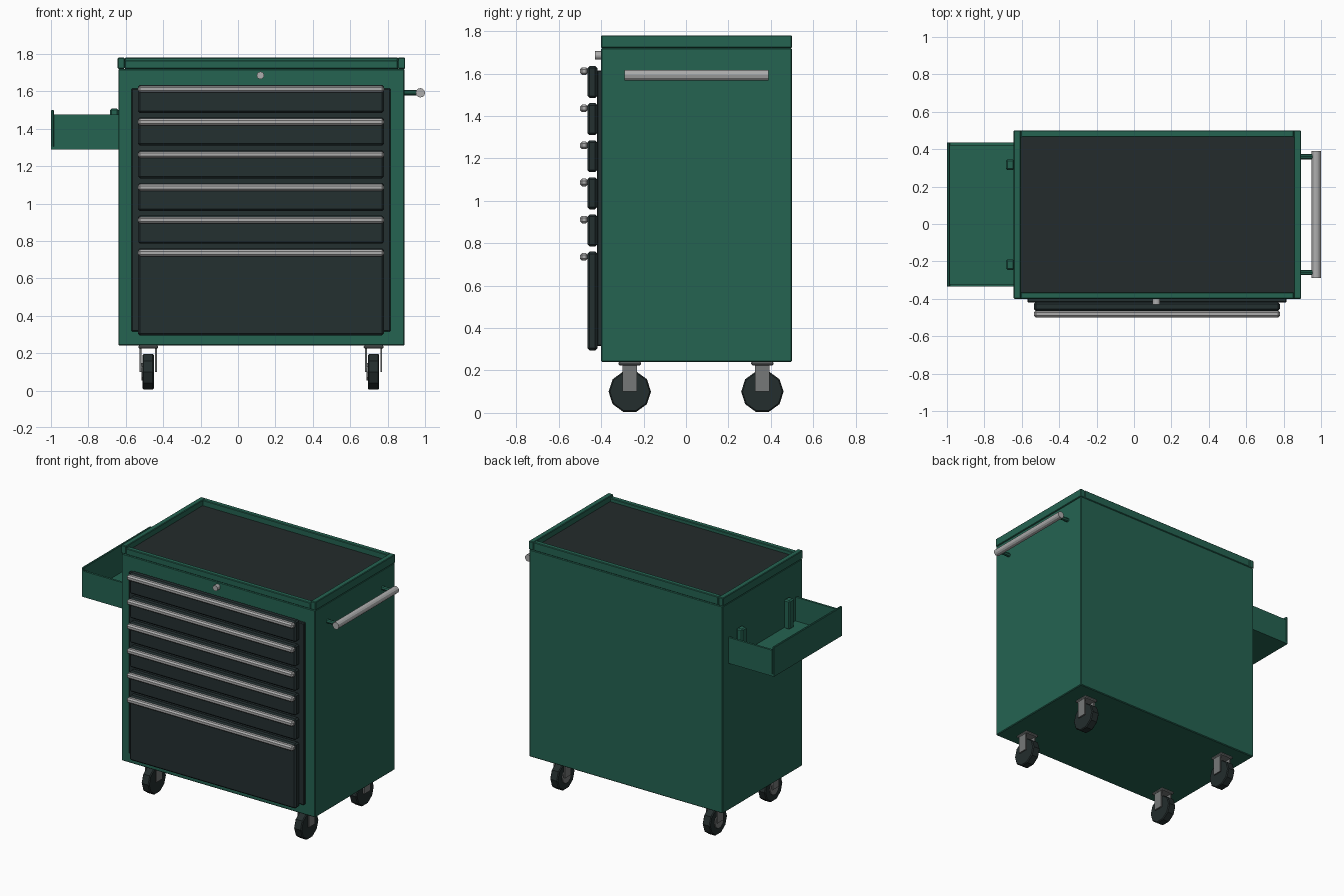
import bpy, bmesh, math
from mathutils import Matrix, Vector

if "Cube" in bpy.data.objects:
    bpy.data.objects.remove(bpy.data.objects["Cube"])


def material(name, rgb):
    m = bpy.data.materials.new(name)
    m.diffuse_color = (*rgb, 1)
    m.use_nodes = True
    m.node_tree.nodes["Principled BSDF"].inputs["Base Color"].default_value = m.diffuse_color
    return m


GREEN = material("green_paint", (0.018, 0.125, 0.083))
DARK = material("dark_drawer", (0.017, 0.029, 0.030))
MAT = material("black_mat", (0.017, 0.024, 0.025))
STEEL = material("light_steel", (0.42, 0.42, 0.42))
GREY = material("grey_steel", (0.18, 0.19, 0.19))
RUBBER = material("dark_rubber", (0.017, 0.026, 0.026))


def finish(name, bm, mat, bevel=0, segments=1):
    if bevel:
        sharp = [e for e in bm.edges if e.calc_face_angle(0) > 1.0]
        bmesh.ops.bevel(bm, geom=sharp, offset=bevel, segments=segments,
                        affect='EDGES', profile=0.5)
    me = bpy.data.meshes.new(name)
    bm.to_mesh(me)
    bm.free()
    me.materials.append(mat)
    ob = bpy.data.objects.new(name, me)
    bpy.context.collection.objects.link(ob)
    return ob


def box(name, x, y, z, mat, bevel=0, segments=1):
    """Box from (min, max) ranges."""
    bm = bmesh.new()
    bmesh.ops.create_cube(bm, size=1)
    for v in bm.verts:
        v.co = Vector(r[0] if c < 0 else r[1] for c, r in zip(v.co, (x, y, z)))
    return finish(name, bm, mat, bevel, segments)


def cylinder(name, centre, radius, length, axis, sides, mat, bevel=0):
    bm = bmesh.new()
    rot = {'X': Matrix.Rotation(math.pi / 2, 4, 'Y'),
           'Y': Matrix.Rotation(math.pi / 2, 4, 'X'),
           'Z': Matrix.Identity(4)}[axis]
    bmesh.ops.create_cone(bm, cap_ends=True, segments=sides, radius1=radius,
                          radius2=radius, depth=length,
                          matrix=Matrix.Translation(centre) @ rot)
    return finish(name, bm, mat, bevel)


# cabinet body
X0, X1, Y0, Y1 = -0.64, 0.89, -0.40, 0.50
box("cabinet_body", (X0, X1), (Y0, Y1), (0.24, 1.72), GREEN, 0.005)

# top rim: sides and back stand slightly higher than the front
T = 0.035
box("rim_left", (X0 - 0.003, X0 + T), (Y0, Y1), (1.72, 1.78), GREEN, 0.004)
box("rim_right", (X1 - T, X1 + 0.003), (Y0, Y1), (1.72, 1.78), GREEN, 0.004)
box("rim_back", (X0 + T, X1 - T), (Y1 - T, Y1), (1.72, 1.78), GREEN, 0.004)
box("rim_front", (X0 + T, X1 - T), (Y0, Y0 + T), (1.72, 1.765), GREEN, 0.004)
box("top_mat", (X0 + T, X1 - T), (Y0 + T, Y1 - T), (1.715, 1.74), MAT)

# drawer frame, drawers and their pull bars
box("drawer_frame", (-0.57, 0.815), (-0.42, -0.395), (0.315, 1.615), DARK, 0.005)
for i in range(6):
    top = 1.635 - 0.175 * i
    height = 0.465 if i == 5 else 0.15
    box(f"drawer_{i + 1}", (-0.535, 0.78), (-0.465, -0.418),
        (top - height, top), DARK, 0.01)
    box(f"drawer_pull_{i + 1}", (-0.535, 0.78), (-0.50, -0.462),
        (top - 0.042, top - 0.006), STEEL, 0.01)

# lock
cylinder("lock", (0.12, -0.414, 1.685), 0.02, 0.032, 'Y', 12, STEEL)

# push handle on the right side
cylinder("push_handle", (0.975, 0.05, 1.592), 0.025, 0.68, 'Y', 12, STEEL)
for side, y in (("front", -0.26), ("back", 0.36)):
    cylinder(f"handle_post_{side}", (0.923, y, 1.592), 0.014, 0.08, 'X', 8, GREEN)

# side tray on the left
W = 0.015
box("tray_floor", (-1.0, X0), (-0.335, 0.435), (1.29, 1.305), GREEN)
box("tray_outer_wall", (-1.0, -1.0 + W), (-0.335, 0.435), (1.29, 1.50), GREEN, 0.003)
box("tray_front_wall", (-1.0 + W, X0), (-0.335, -0.335 + W), (1.29, 1.475), GREEN)
box("tray_back_wall", (-1.0 + W, X0), (0.435 - W, 0.435), (1.29, 1.475), GREEN)
for side, y in (("front", -0.217), ("back", 0.317)):
    box(f"tray_hook_{side}", (-0.685, X0), (y - 0.028, y + 0.028),
        (1.30, 1.507), GREEN, 0.008)

# casters: plate, fork, wheel and hub
for sx, x in (("left", -0.48), ("right", 0.725)):
    for sy, y in (("front", -0.265), ("back", 0.36)):
        tag = f"{sy}_{sx}"
        box(f"caster_plate_{tag}", (x - 0.053, x + 0.053), (y - 0.053, y + 0.053),
            (0.224, 0.242), GREY, 0.006)
        for k, d in (("inner", -0.041), ("outer", 0.041)):
            box(f"caster_fork_{k}_{tag}", (x + d - 0.005, x + d + 0.005),
                (y - 0.034, y + 0.034), (0.10, 0.23), GREY)
        cylinder(f"wheel_{tag}", (x, y, 0.1), 0.1, 0.06, 'X', 10, RUBBER, 0.006)
        cylinder(f"wheel_hub_{tag}", (x - 0.031, y, 0.1), 0.05, 0.012, 'X', 10, GREY)
